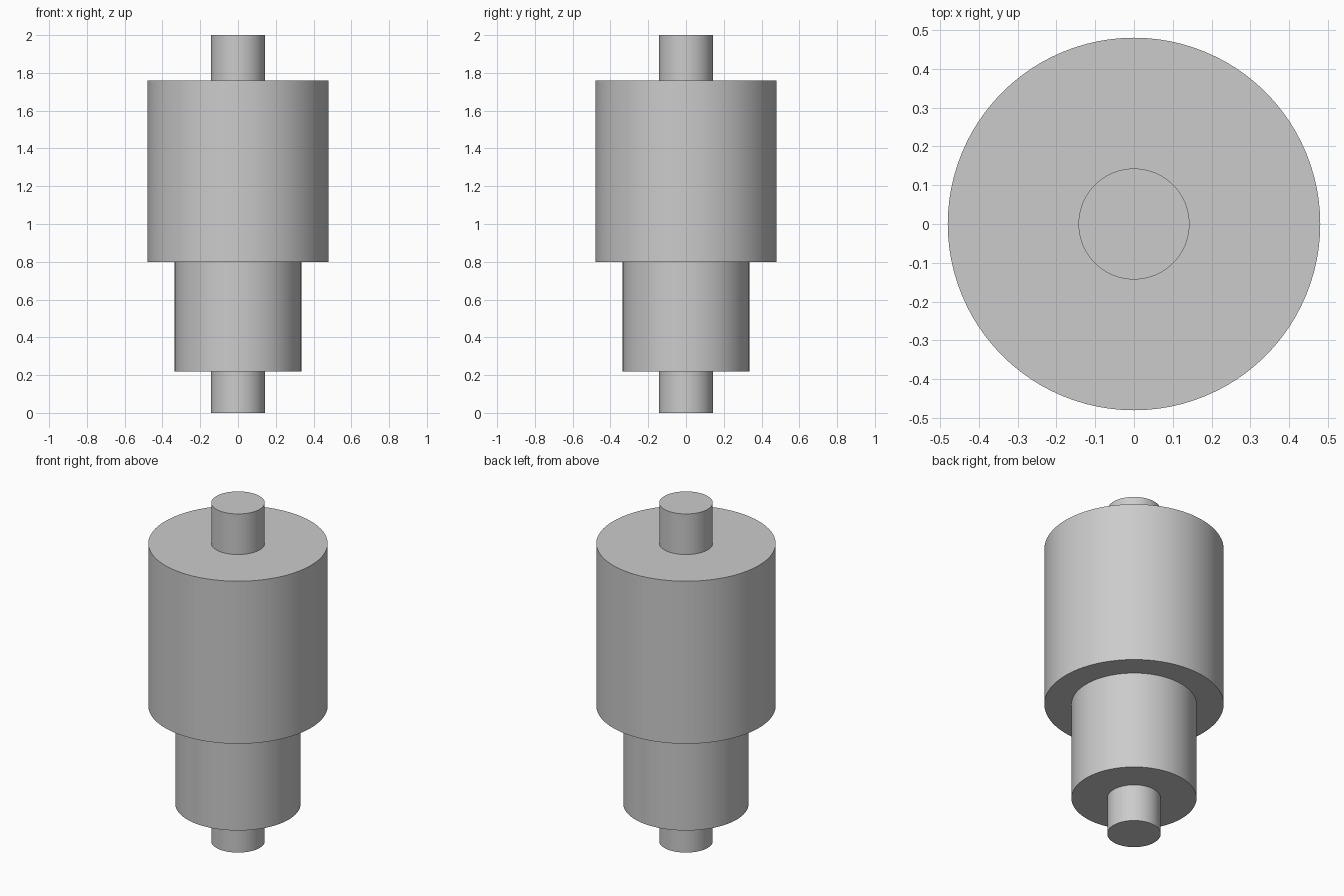
import bpy
import bmesh
import math

if "Cube" in bpy.data.objects:
    bpy.data.objects.remove(bpy.data.objects["Cube"])

SEGMENTS = 96

# Stepped half-profile (radius, height), from the bottom centre to the top centre
PROFILE = [
    (0.0, 0.0), (0.143, 0.0),        # lower shaft end
    (0.143, 0.22), (0.335, 0.22),    # lower collar
    (0.335, 0.80), (0.48, 0.80),     # main drum
    (0.48, 1.76), (0.143, 1.76),     # upper shaft end
    (0.143, 2.0), (0.0, 2.0),
]

steel = bpy.data.materials.new("light_grey_metal")
steel.diffuse_color = (0.6, 0.6, 0.6, 1.0)
steel.use_nodes = True
steel.node_tree.nodes["Principled BSDF"].inputs["Base Color"].default_value = steel.diffuse_color

# Turn the profile around the vertical axis
bm = bmesh.new()
verts = [bm.verts.new((r, 0.0, z)) for r, z in PROFILE]
edges = [bm.edges.new(pair) for pair in zip(verts, verts[1:])]
bmesh.ops.spin(bm, geom=verts + edges, cent=(0, 0, 0), axis=(0, 0, 1),
               angle=2 * math.pi, steps=SEGMENTS, use_duplicate=False)
bmesh.ops.remove_doubles(bm, verts=bm.verts, dist=1e-4)
bmesh.ops.recalc_face_normals(bm, faces=bm.faces)

mesh = bpy.data.meshes.new("stepped_roller")
bm.to_mesh(mesh)
bm.free()
mesh.materials.append(steel)
roller = bpy.data.objects.new("stepped_roller", mesh)
bpy.context.collection.objects.link(roller)

# Smooth round walls, crisp shoulders
bpy.context.view_layer.objects.active = roller
roller.select_set(True)
bpy.ops.object.shade_smooth_by_angle(angle=math.radians(30))
